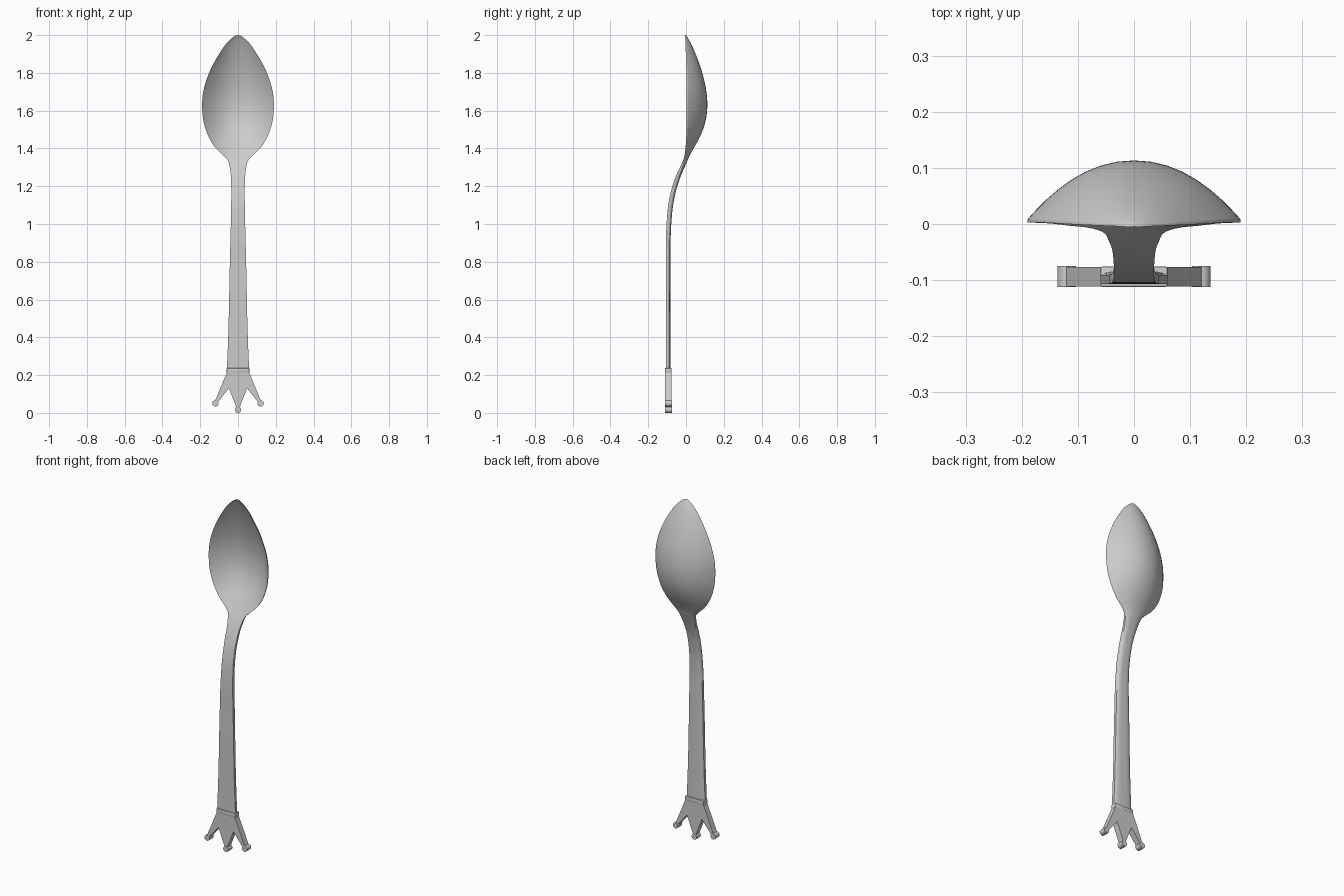
import bpy, bmesh, math

if "Cube" in bpy.data.objects:
    bpy.data.objects.remove(bpy.data.objects["Cube"])

# Stations along the spoon: z, half width, rim y, inner centre y, back centre y, edge thickness
STATIONS = [
    (0.20, .060, -.107, -.107, -.083, .016),
    (0.40, .052, -.107, -.107, -.083, .016),
    (0.80, .043, -.106, -.106, -.082, .016),
    (1.00, .038, -.103, -.103, -.078, .016),
    (1.10, .036, -.094, -.094, -.068, .016),
    (1.20, .036, -.072, -.072, -.046, .016),
    (1.30, .044, -.032, -.032, -.008, .014),
    (1.34, .056, -.014, -.010, .010, .010),
    (1.36, .074, -.008, .002, .018, .008),
    (1.40, .116, -.003, .025, .040, .005),
    (1.45, .150, .001, .055, .068, .005),
    (1.50, .171, .002, .078, .090, .005),
    (1.62, .190, .003, .101, .113, .005),
    (1.70, .184, .003, .096, .108, .005),
    (1.80, .153, .002, .074, .086, .005),
    (1.90, .100, -.001, .040, .051, .005),
    (1.96, .057, -.003, .015, .024, .004),
    (1.985, .031, -.004, .003, .010, .003),
    (1.996, .014, -.005, -.003, .003, .003),
    (2.00, .002, -.005, -.004, .000, .003),
]


def sample(z):
    """Smooth cubic interpolation of the station table."""
    n = len(STATIONS)
    i = max(k for k in range(n - 1) if STATIONS[k][0] <= z + 1e-9)
    a, b = STATIONS[i], STATIONS[i + 1]
    h = b[0] - a[0]
    t = (z - a[0]) / h

    def slope(k, c):
        lo, mid, hi = STATIONS[max(k - 1, 0)], STATIONS[k], STATIONS[min(k + 1, n - 1)]
        if lo is mid or hi is mid:
            return (hi[c] - lo[c]) / (hi[0] - lo[0])
        h0, h1 = mid[0] - lo[0], hi[0] - mid[0]
        d0, d1 = (mid[c] - lo[c]) / h0, (hi[c] - mid[c]) / h1
        return (d0 * h1 + d1 * h0) / (h0 + h1)

    out = []
    for c in range(1, 6):
        m0, m1 = slope(i, c) * h, slope(i + 1, c) * h
        out.append((2*t**3 - 3*t*t + 1) * a[c] + (t**3 - 2*t*t + t) * m0
                   + (3*t*t - 2*t**3) * b[c] + (t**3 - t*t) * m1)
    return out


def finish(bm, name, angle=35):
    bmesh.ops.recalc_face_normals(bm, faces=bm.faces[:])
    me = bpy.data.meshes.new(name)
    bm.to_mesh(me)
    bm.free()
    ob = bpy.data.objects.new(name, me)
    bpy.context.collection.objects.link(ob)
    bpy.ops.object.select_all(action='DESELECT')
    ob.select_set(True)
    bpy.context.view_layer.objects.active = ob
    bpy.ops.object.shade_smooth_by_angle(angle=math.radians(angle))
    return ob


def prism(name, outline, y0, y1, bevel=0.0, angle=35):
    """Extrude an (x, z) outline from y0 to y1."""
    bm = bmesh.new()
    face = bm.faces.new([bm.verts.new((x, y0, z)) for x, z in outline])
    ext = bmesh.ops.extrude_face_region(bm, geom=[face])
    bmesh.ops.translate(bm, vec=(0, y1 - y0, 0),
                        verts=[g for g in ext['geom'] if isinstance(g, bmesh.types.BMVert)])
    if bevel:
        bmesh.ops.bevel(bm, geom=bm.edges[:], offset=bevel, segments=2,
                        profile=0.5, affect='EDGES')
    return finish(bm, name, angle)


# Bowl and handle: one continuous loft, hollow bowl flowing into the flat handle
bm = bmesh.new()
us = [math.sin(math.pi / 2 * (k / 10 - 1)) for k in range(21)]
zs = []
for a, b in zip(STATIONS, STATIONS[1:]):
    steps = max(2, min(8, round((b[0] - a[0]) / 0.015)))
    zs += [a[0] + (b[0] - a[0]) * s / steps for s in range(steps)]
zs.append(2.0)
rings = []
for z in zs:
    w, rim, cf, cb, e = sample(z)
    p = 4 - 1.9 * min(1, max(0, (z - 1.2) / 0.2))
    ring = [bm.verts.new((w * u, rim + (cf - rim) * (1 - abs(u)**2.1), z)) for u in us]
    ring += [bm.verts.new((w * u, rim + e + (cb - rim - e) * (1 - abs(u)**p), z))
             for u in reversed(us)]
    rings.append(ring)
for r0, r1 in zip(rings, rings[1:]):
    for k in range(len(r0)):
        j = (k + 1) % len(r0)
        bm.faces.new((r0[k], r0[j], r1[j], r1[k]))
bm.faces.new(rings[0])
bm.faces.new(rings[-1])
finish(bm, "bowl_and_handle", 50)

# Crown-shaped end: three pointed prongs
right = [(.058, .216), (.126, .053), (.114, .047), (.048, .130), (.007, .025)]
crown = right + [(-x, z) for x, z in reversed(right)]
prism("crown_prongs", crown, -.111, -.077)

# Band where the crown meets the handle
prism("crown_band", [(-.060, .212), (.060, .212), (.060, .237), (-.060, .237)],
      -.112, -.076, bevel=.003)

# Round knobs on the prong tips
for label, cx, cz in (("left", -.120, .050), ("middle", 0, .0165), ("right", .120, .050)):
    circle = [(cx + .0165 * math.cos(math.tau * k / 24),
               cz + .0165 * math.sin(math.tau * k / 24)) for k in range(24)]
    prism("knob_" + label, circle, -.112, -.075)
